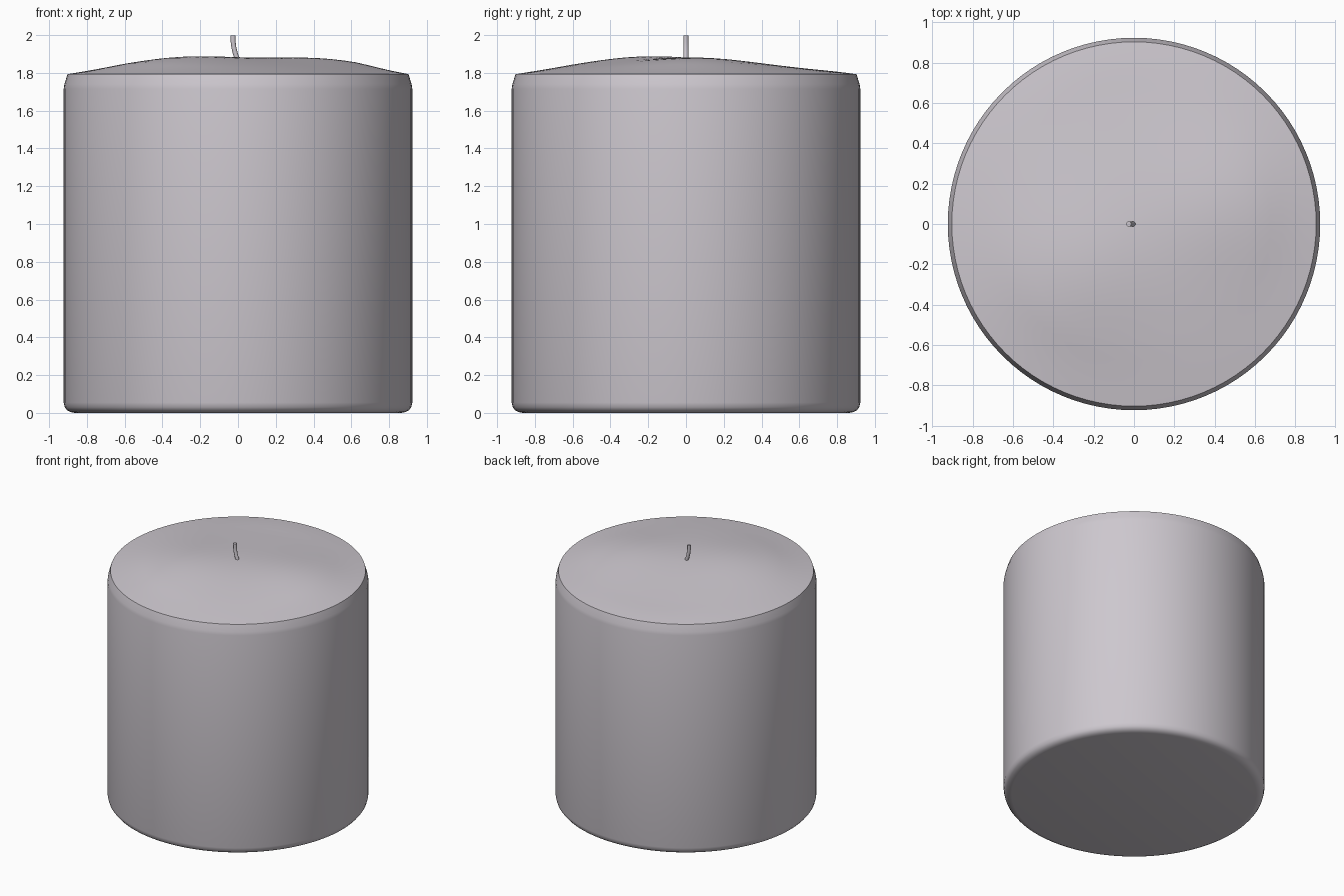
import bpy, bmesh, math
from mathutils import Vector

if "Cube" in bpy.data.objects:
    bpy.data.objects.remove(bpy.data.objects["Cube"])

wax = bpy.data.materials.new("pale_mauve_wax")
wax.diffuse_color = (0.61, 0.575, 0.62, 1)
wax.use_nodes = True
wax.node_tree.nodes["Principled BSDF"].inputs["Base Color"].default_value = wax.diffuse_color

SIDES = 96
RIM_R, RIM_Z = 0.903, 1.793
# melted lumps on the top: x, y, height, spread
LUMPS = [(-0.30, -0.25, 0.032, 0.28), (0.48, 0.08, 0.030, 0.26), (-0.1, 0.5, -0.010, 0.28)]


def top_height(x, y):
    fall = max(0.0, 1 - (x * x + y * y) / RIM_R ** 2)
    lumps = sum(h * math.exp(-((x - a) ** 2 + (y - b) ** 2) / (2 * s * s)) for a, b, h, s in LUMPS)
    return RIM_Z + 0.072 * fall + lumps * min(1, fall * 2)


def finish(bm, name):
    bmesh.ops.recalc_face_normals(bm, faces=bm.faces)
    me = bpy.data.meshes.new(name)
    bm.to_mesh(me)
    bm.free()
    me.materials.append(wax)
    ob = bpy.data.objects.new(name, me)
    bpy.context.collection.objects.link(ob)
    bpy.ops.object.select_all(action='DESELECT')
    ob.select_set(True)
    bpy.context.view_layer.objects.active = ob
    bpy.ops.object.shade_smooth_by_angle(angle=math.radians(32))
    return ob


def bridge(bm, a, b):
    n = len(a)
    for i in range(n):
        j = (i + 1) % n
        bm.faces.new((a[i], a[j], b[j], b[i]))


# candle body: rounded foot, straight wall, chamfered shoulder, lumpy top
bm = bmesh.new()
profile = [(0.865, 0), (0.886, 0.004), (0.905, 0.014), (0.917, 0.03), (0.923, 0.055),
           (0.923, 1.715), (0.919, 1.74), (RIM_R, RIM_Z)]
rings = []
dome = [RIM_R * (1 - k / 16) for k in range(1, 16)]
for r, z in profile + [(r, None) for r in dome]:
    ring = []
    for i in range(SIDES):
        t = math.tau * i / SIDES
        x, y = r * math.cos(t), r * math.sin(t)
        ring.append(bm.verts.new((x, y, top_height(x, y) if z is None else z)))
    rings.append(ring)
for a, b in zip(rings, rings[1:]):
    bridge(bm, a, b)
bm.faces.new(rings[0])
centre = bm.verts.new((0, 0, top_height(0, 0)))
for i in range(SIDES):
    bm.faces.new((rings[-1][i], rings[-1][(i + 1) % SIDES], centre))
finish(bm, "candle_body")

# wick: thin round cord leaning to the left
bm = bmesh.new()
path = [Vector(p) for p in ((0.002, 0, 1.85), (-0.006, 0, 1.88), (-0.015, 0, 1.905),
                            (-0.022, 0, 1.935), (-0.026, 0, 1.965), (-0.026, 0, 1.999))]
rings = []
for k, p in enumerate(path):
    d = (path[min(k + 1, len(path) - 1)] - path[max(k - 1, 0)]).normalized()
    side = Vector((0, 1, 0))
    across = side.cross(d)
    rings.append([bm.verts.new(p + 0.013 * (math.cos(math.tau * i / 12) * across
                                            + math.sin(math.tau * i / 12) * side)) for i in range(12)])
for a, b in zip(rings, rings[1:]):
    bridge(bm, a, b)
bm.faces.new(rings[0])
bm.faces.new(rings[-1])
finish(bm, "wick")
